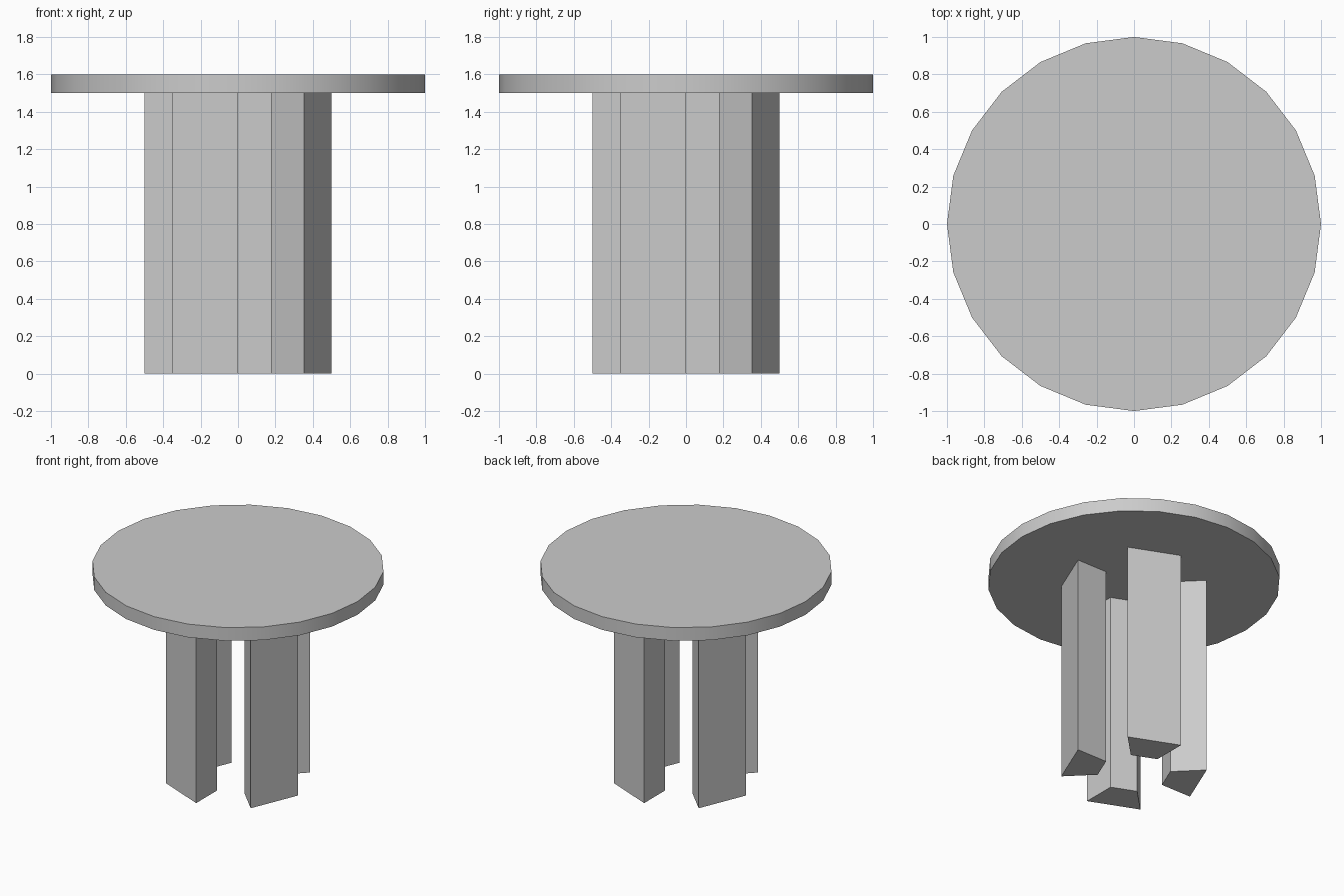
import bpy, bmesh
from math import sin, cos, radians

if "Cube" in bpy.data.objects:
    bpy.data.objects.remove(bpy.data.objects["Cube"])

TOP_Z, HEIGHT = 1.5, 1.6
OUTER, INNER = 0.5, 0.25


def polar(radius, degrees):
    a = radians(degrees)
    return radius * cos(a), radius * sin(a)


def prism(name, outline, z0, z1):
    """Extrude a counter-clockwise outline from z0 to z1."""
    bm = bmesh.new()
    base = bm.faces.new([bm.verts.new((x, y, z0)) for x, y in outline])
    ext = bmesh.ops.extrude_face_region(bm, geom=[base], use_keep_orig=True)
    for v in ext["geom"]:
        if isinstance(v, bmesh.types.BMVert):
            v.co.z = z1
    bmesh.ops.recalc_face_normals(bm, faces=bm.faces[:])
    mesh = bpy.data.meshes.new(name)
    bm.to_mesh(mesh)
    bm.free()
    obj = bpy.data.objects.new(name, mesh)
    bpy.context.collection.objects.link(obj)
    return obj


# Round tabletop: 24 sides, smooth rim with sharp edges
tabletop = prism("tabletop", [polar(1.0, i * 15) for i in range(24)], TOP_Z, HEIGHT)
bpy.context.view_layer.objects.active = tabletop
tabletop.select_set(True)
bpy.ops.object.shade_smooth_by_angle(angle=radians(30))

# Four legs: alternate sectors of an octagonal ring
for i in range(4):
    a = 45 + 90 * i
    prism(f"leg_{i + 1}",
          [polar(INNER, a), polar(OUTER, a), polar(OUTER, a + 45), polar(INNER, a + 45)],
          0.0, TOP_Z)
